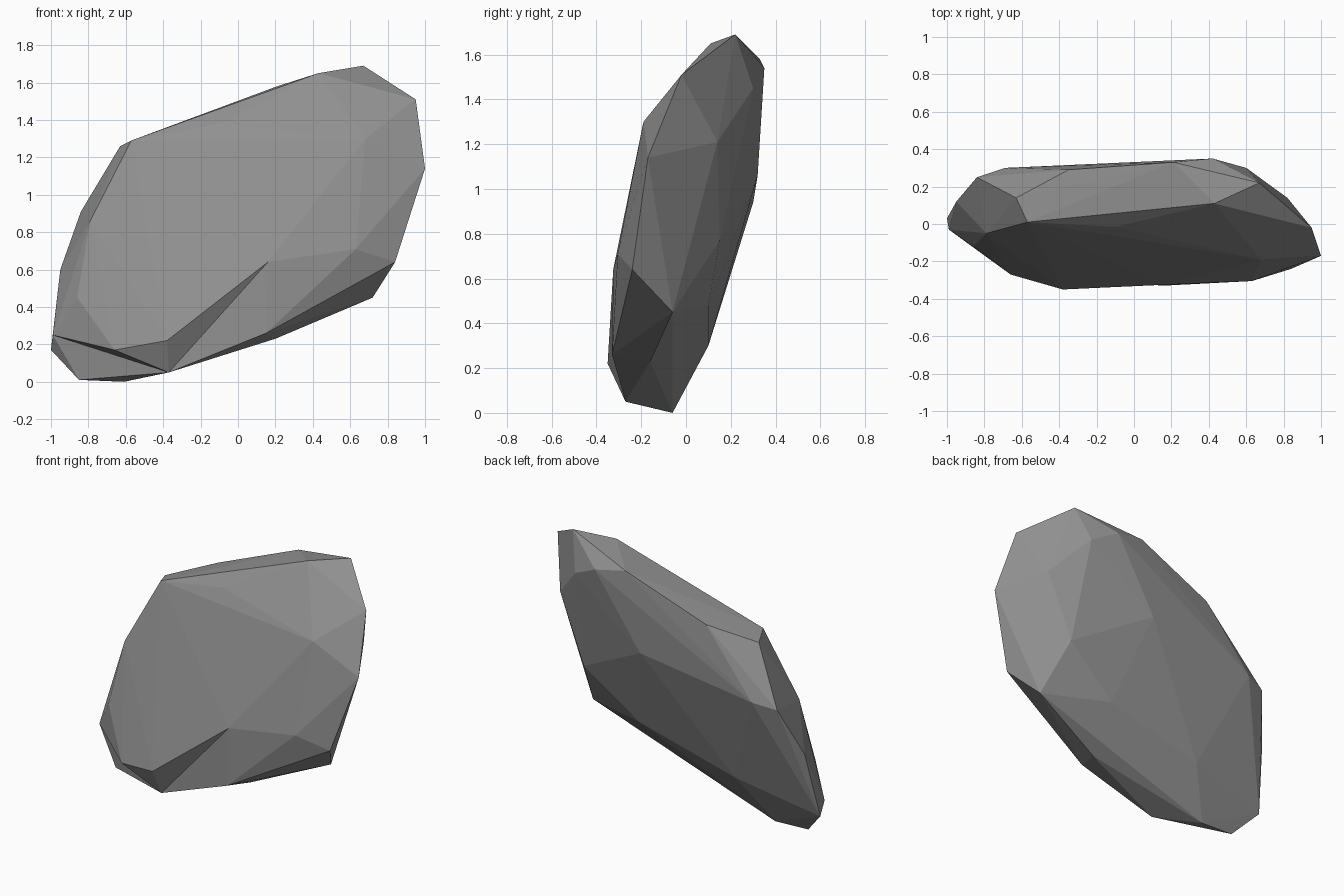
import bpy, bmesh

if "Cube" in bpy.data.objects:
    bpy.data.objects.remove(bpy.data.objects["Cube"])

# Corner points of the chipped boulder, grouped by region
RIM_TOP = [(-.63, .14, 1.26), (-.57, .01, 1.29), (-.35, .29, 1.36), (-.10, -.015, 1.38),
           (.21, .33, 1.58), (.43, .11, 1.65), (.67, .22, 1.69), (.95, -.02, 1.51)]
LEFT = [(-1, .03, .17), (-.99, -.03, .25), (-.95, .12, .60), (-.84, .25, .91),
        (-.79, -.05, .86), (-.86, -.12, .45)]
FRONT = [(-.66, -.27, .17), (-.38, -.35, .22), (.15, -.33, .26), (.16, -.325, .64),
         (.63, -.305, .71), (.68, -.19, 1.30)]
RIGHT = [(1, -.17, 1.14), (.84, -.24, .64), (.72, -.06, .45), (.82, .14, 1.21)]
BACK = [(-.69, .30, .94), (.11, .32, 1.06), (.42, .35, 1.54), (.60, .30, 1.45),
        (.64, .15, .77), (.27, .10, .48), (-.43, .10, .30)]
BASE = [(.20, -.16, .23), (-.37, -.27, .05), (-.61, -.06, 0), (-.85, -.06, .01)]

bm = bmesh.new()
v = {name: [bm.verts.new(p) for p in pts] for name, pts in
     dict(top=RIM_TOP, left=LEFT, front=FRONT, right=RIGHT, back=BACK, base=BASE).items()}
bmesh.ops.convex_hull(bm, input=bm.verts[:])


def flip(a, b, c, d):
    """Turn edge a-b into c-d where two triangles meet, making a shallow chip."""
    e = bm.edges.get((a, b))
    if e and len(e.link_faces) == 2:
        opposite = {w for f in e.link_faces for w in f.verts} - {a, b}
        if opposite == {c, d}:
            bmesh.utils.edge_rotate(e, True)


# Shallow hollows at the front foot and along the upper ridge
t, f, b = v["top"], v["front"], v["base"]
flip(f[1], f[2], f[3], b[1])
flip(f[0], b[3], v["left"][1], b[1])
flip(t[1], t[4], t[2], t[5])
flip(t[1], t[5], t[2], t[3])

bmesh.ops.delete(bm, geom=[w for w in bm.verts if not w.link_faces], context='VERTS')
bmesh.ops.recalc_face_normals(bm, faces=bm.faces[:])

# Boulder object, flat shaded, one grey stone colour
mesh = bpy.data.meshes.new("boulder")
bm.to_mesh(mesh)
bm.free()
stone = bpy.data.materials.new("grey stone")
stone.diffuse_color = (.28, .28, .28, 1)
stone.use_nodes = True
stone.node_tree.nodes["Principled BSDF"].inputs["Base Color"].default_value = stone.diffuse_color
mesh.materials.append(stone)
bpy.context.collection.objects.link(bpy.data.objects.new("boulder", mesh))
